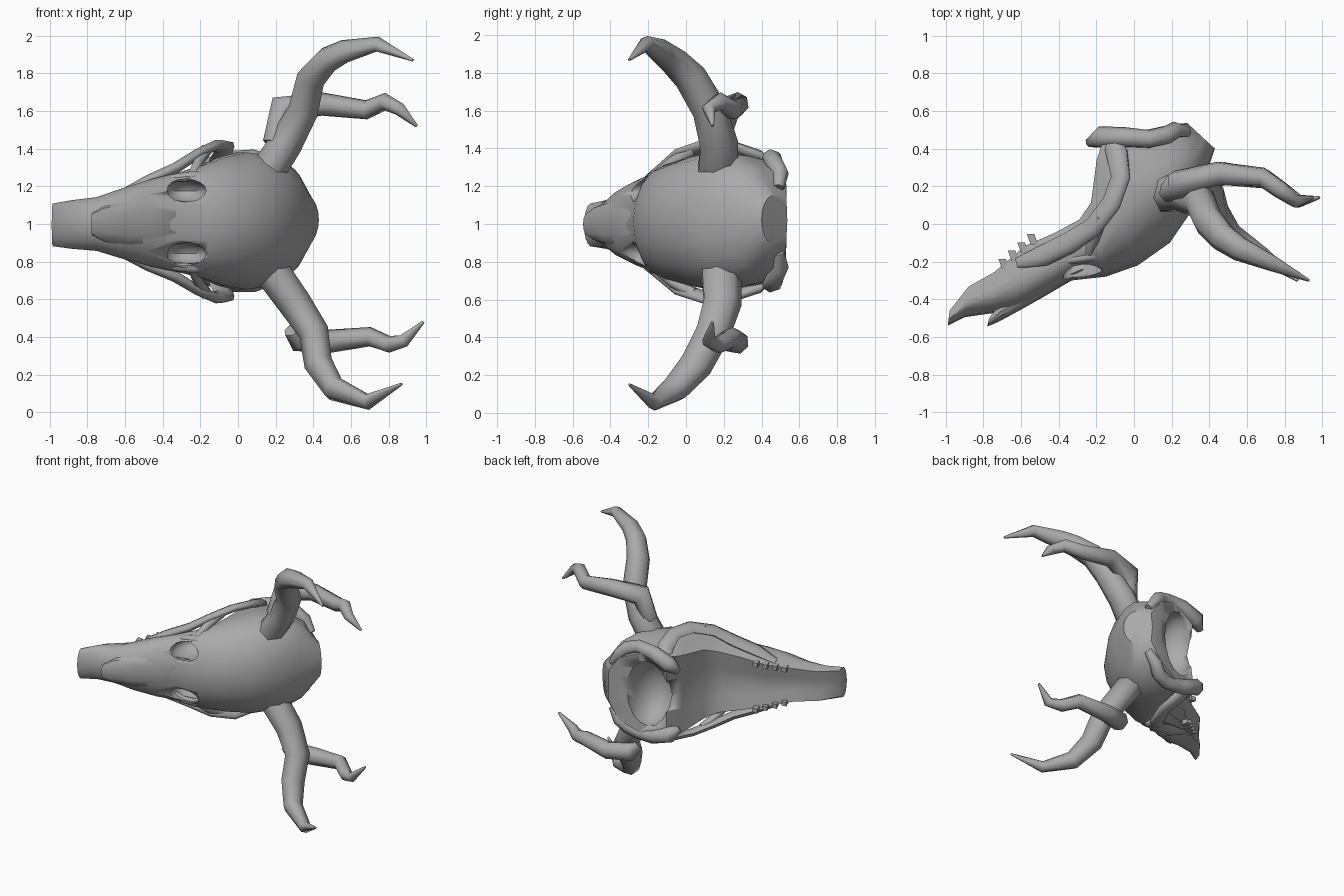
import bpy, bmesh, math
from mathutils import Vector

if "Cube" in bpy.data.objects:
    bpy.data.objects.remove(bpy.data.objects["Cube"])

bone = bpy.data.materials.new("bone_grey")
bone.use_nodes = True
bone.diffuse_color = (0.4, 0.4, 0.4, 1)
bone.node_tree.nodes["Principled BSDF"].inputs["Base Color"].default_value = (0.4, 0.4, 0.4, 1)


def mid(x):
    """Height of the skull's plane of symmetry."""
    return 1.015 + 0.02 * x


def finish(name, bm, angle=40):
    bmesh.ops.recalc_face_normals(bm, faces=bm.faces)
    me = bpy.data.meshes.new(name)
    bm.to_mesh(me)
    bm.free()
    ob = bpy.data.objects.new(name, me)
    bpy.context.collection.objects.link(ob)
    me.materials.append(bone)
    bpy.ops.object.select_all(action='DESELECT')
    ob.select_set(True)
    bpy.context.view_layer.objects.active = ob
    bpy.ops.object.shade_smooth_by_angle(angle=math.radians(angle))
    return ob


def skin(bm, rings):
    """Bridge rings of points into a closed skin."""
    loops = [[bm.verts.new(p) for p in ring] for ring in rings]
    n = len(loops[0])
    for a, b in zip(loops, loops[1:]):
        for i in range(n):
            j = (i + 1) % n
            bm.faces.new((a[i], a[j], b[j], b[i]))
    bm.faces.new(loops[0])
    bm.faces.new(loops[-1])


def loft(name, stations, n=18):
    """Sections between a dorsal and a ventral point, hollowed by a dip on the ventral side."""
    rings = []
    for dx, dy, vx, vy, w, dip in stations:
        d, v = Vector((dx, dy, 0)), Vector((vx, vy, 0))
        ring = []
        for i in range(n):
            t = 2 * math.pi * i / n
            c, s = math.cos(t), math.sin(t)
            u = c if c > -0.3 else -1 + dip * (1 - abs(s))
            p = (d + v) / 2 + (d - v) / 2 * u
            p.z = mid(p.x) + w * s
            ring.append(p)
        rings.append(ring)
    bm = bmesh.new()
    skin(bm, rings)
    return finish(name, bm)


def tube(name, pts, n=7, flat=1.0):
    """Tapering tube through (x, y, z, radius) points."""
    bm = bmesh.new()
    ps = [Vector(p[:3]) for p in pts]
    rings, side = [], Vector((0, 1, 0))
    for i, p in enumerate(ps):
        d = (ps[min(i + 1, len(ps) - 1)] - ps[max(i - 1, 0)]).normalized()
        side = (side - d * side.dot(d)).normalized()
        up = d.cross(side)
        r = pts[i][3]
        rings.append([p + side * r * math.cos(2 * math.pi * k / n)
                      + up * r * flat * math.sin(2 * math.pi * k / n) for k in range(n)])
    skin(bm, rings)
    return finish(name, bm, 75)


def carve(target, centre, size, name):
    """Cut an ellipsoid hollow out of a part."""
    bm = bmesh.new()
    bmesh.ops.create_uvsphere(bm, u_segments=14, v_segments=8, radius=1)
    for v in bm.verts:
        v.co = Vector(centre) + Vector(a * b for a, b in zip(v.co, size))
    cutter = finish(name, bm)
    cutter.hide_render = True
    cutter.hide_viewport = True
    mod = target.modifiers.new(name, 'BOOLEAN')
    mod.operation = 'DIFFERENCE'
    mod.solver = 'EXACT'
    mod.object = cutter
    bpy.context.view_layer.objects.active = target
    bpy.ops.object.modifier_apply(modifier=mod.name)
    bpy.data.objects.remove(cutter)


# Braincase, face and muzzle in one skin
skull = loft("skull", [
    (-.99, -.54, -.98, -.46, .115, .2), (-.90, -.495, -.88, -.33, .13, .3),
    (-.76, -.475, -.74, -.25, .145, .3), (-.64, -.465, -.58, -.11, .19, .3),
    (-.50, -.395, -.42, -.04, .235, .3), (-.33, -.30, -.29, .03, .27, .3),
    (-.15, -.28, -.23, .12, .305, .25), (.02, -.22, -.20, .35, .345, .15),
    (.19, -.10, -.16, .47, .37, .12), (.30, .06, .05, .50, .35, .1),
    (.37, .22, .20, .53, .275, 0), (.43, .40, .29, .53, .13, -.1)])

# Eye sockets and the open base of the braincase
for s in (1, -1):
    carve(skull, (-.28, -.21, mid(-.28) + s * .165), (.115, .15, .065), "socket_cutter")
carve(skull, (-.01, .47, 1.02), (.16, .22, .25), "base_cutter")

# Nasal bone overhanging the muzzle
loft("nasal_bone", [
    (-.78, -.545, -.77, -.50, .06, 0), (-.72, -.52, -.70, -.41, .095, 0),
    (-.60, -.455, -.55, -.33, .12, 0), (-.45, -.37, -.40, -.24, .13, 0),
    (-.29, -.275, -.25, -.20, .11, 0)], n=12)

# Paired parts on either side of the skull
for s, label in ((1, "upper"), (-1, "lower")):
    def out(x, y, w, r):
        return (x, y, mid(x) + s * w, r)

    tube(label + "_cheek_arch", [
        out(-.62, -.21, .165, .03), out(-.48, -.17, .225, .06), out(-.34, -.10, .285, .06),
        out(-.22, -.02, .36, .055), out(-.12, .11, .405, .055), out(-.07, .25, .395, .055),
        out(-.09, .38, .35, .06), out(-.12, .45, .29, .05)], flat=.5)
    tube(label + "_brow_ridge", [
        out(-.43, -.21, .18, .02), out(-.34, -.19, .235, .025), out(-.23, -.17, .245, .03),
        out(-.14, -.16, .22, .025), out(-.08, -.17, .16, .02)], n=6)
    tube(label + "_cheek_root", [
        out(-.24, -.15, .25, .03), out(-.21, -.07, .32, .03), out(-.17, .04, .38, .035)], n=6)
    tube(label + "_jaw_joint", [
        out(-.24, .43, .22, .025), out(-.18, .46, .27, .06), out(-.05, .46, .32, .055),
        out(.08, .45, .33, .05), out(.17, .47, .30, .05), out(.22, .50, .25, .045),
        out(.28, .49, .17, .03)], n=7)

    # Cheek teeth
    bm = bmesh.new()
    for i in range(4):
        x, y = -.69 + i * .05, -.215 + i * .045
        cube = bmesh.ops.create_cube(bm, size=.04)["verts"]
        for v in cube:
            v.co = Vector((v.co.x - v.co.y * .5, v.co.y * 1.4, v.co.z * .8))
            v.co += Vector(out(x, y, .13 + i * .015, 0)[:3])
    finish(label + "_teeth", bm)

# Antlers: a main beam and one tine on each side
tube("upper_antler_beam", [
    (.12, .16, 1.22, .09), (.165, .165, 1.29, .11), (.255, .17, 1.43, .105),
    (.35, .12, 1.61, .095), (.39, .02, 1.78, .09), (.47, -.07, 1.87, .08),
    (.56, -.13, 1.915, .07), (.74, -.21, 1.955, .045), (.93, -.30, 1.87, .008)], flat=.87)
tube("upper_antler_tine", [
    (.19, .17, 1.43, .06), (.23, .21, 1.61, .077), (.45, .27, 1.635, .064),
    (.68, .25, 1.605, .053), (.78, .18, 1.65, .047), (.86, .12, 1.61, .036),
    (.95, .14, 1.52, .008)])
tube("lower_antler_beam", [
    (.11, .17, .82, .09), (.20, .185, .72, .11), (.30, .19, .58, .105),
    (.405, .14, .42, .095), (.43, .05, .25, .09), (.51, -.06, .125, .075),
    (.69, -.17, .055, .047), (.87, -.30, .15, .008)], flat=.87)
tube("lower_antler_tine", [
    (.29, .18, .44, .05), (.32, .22, .39, .07), (.48, .27, .375, .064),
    (.70, .24, .40, .053), (.80, .17, .36, .046), (.88, .12, .38, .036),
    (.985, .14, .48, .008)])
